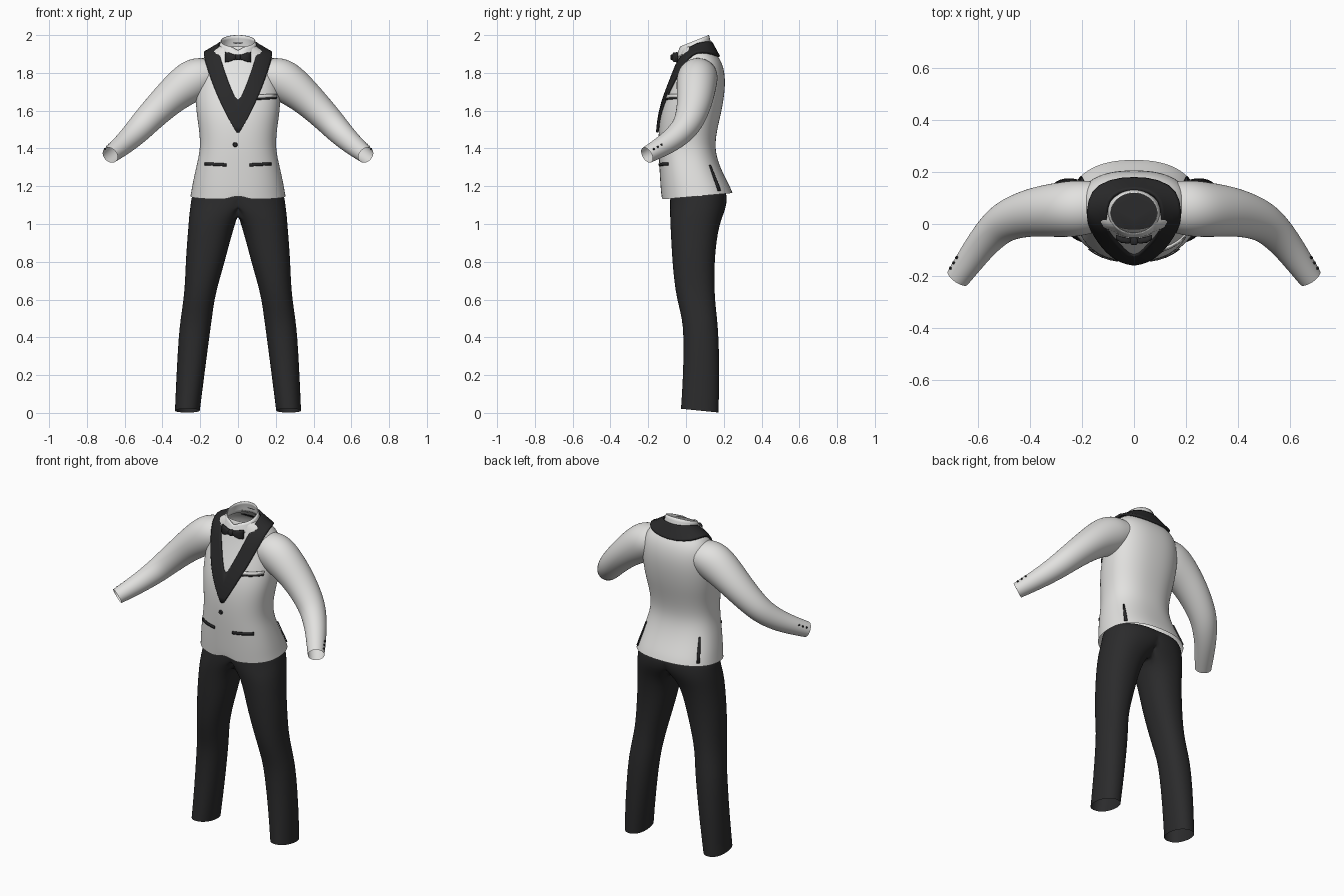
import bpy, bmesh, math
from mathutils import Vector
from mathutils.bvhtree import BVHTree

if "Cube" in bpy.data.objects:
    bpy.data.objects.remove(bpy.data.objects["Cube"])


def material(name, rgb):
    m = bpy.data.materials.new(name)
    m.diffuse_color = (*rgb, 1)
    m.use_nodes = True
    m.node_tree.nodes["Principled BSDF"].inputs["Base Color"].default_value = m.diffuse_color
    return m


IVORY = material("ivory cloth", (0.76, 0.755, 0.74))
SHIRT = material("shirt white", (0.82, 0.82, 0.81))
BLACK = material("black satin", (0.022, 0.022, 0.023))
TROUSER = material("trouser black", (0.024, 0.024, 0.025))


def finish(bm, name, mat, mirror=False, levels=0, thick=0):
    bmesh.ops.recalc_face_normals(bm, faces=bm.faces)
    for f in bm.faces:
        f.smooth = True
    me = bpy.data.meshes.new(name)
    bm.to_mesh(me)
    bm.free()
    me.materials.append(mat)
    ob = bpy.data.objects.new(name, me)
    bpy.context.collection.objects.link(ob)
    if mirror:
        ob.modifiers.new("mirror", 'MIRROR').merge_threshold = 0.0005
    if levels:
        s = ob.modifiers.new("smooth", 'SUBSURF')
        s.levels = s.render_levels = levels
    if thick:
        s = ob.modifiers.new("thickness", 'SOLIDIFY')
        s.thickness, s.offset = thick, 0
    return ob


def grid(name, rows, mat, closed=False, caps=(), drop_wall=False, **kw):
    """Skin rows of points; closed rows make a tube."""
    bm = bmesh.new()
    vs = [[bm.verts.new(p) for p in r] for r in rows]
    n = len(rows[0])
    for a, b in zip(vs, vs[1:]):
        for i in range(n if closed else n - 1):
            j = (i + 1) % n
            bm.faces.new((a[i], a[j], b[j], b[i]))
    for c in caps:
        bm.faces.new(vs[c])
    if drop_wall:
        wall = [f for f in bm.faces if all(v.co.x < 1e-5 for v in f.verts)]
        bmesh.ops.delete(bm, geom=wall, context='FACES')
    return finish(bm, name, mat, **kw)


def oval(n, e=2.0):
    """Unit superellipse, starting at the front (-y)."""
    pts = []
    for i in range(n):
        t = 2 * math.pi * i / n
        s, c = math.sin(t), -math.cos(t)
        s, c = (0 if abs(k) < 1e-9 else k for k in (s, c))
        pts.append((math.copysign(abs(s) ** (2 / e), s), math.copysign(abs(c) ** (2 / e), c)))
    return pts


def flat_ring(z, cx, rx, yf, yb, n=32, e=2.0, tilt=0):
    cy, ry = (yf + yb) / 2, (yb - yf) / 2
    return [Vector((cx + rx * a, cy + ry * b, z + tilt * ry * b)) for a, b in oval(n, e)]


# Jacket body: height, half width, front y, back y, slope
body = [(1.147, .253, -.13, .247, .09), (1.18, .247, -.133, .235, .08), (1.23, .238, -.137, .212, .05),
        (1.31, .22, -.142, .177, 0), (1.4, .199, -.146, .151, 0), (1.5, .206, -.146, .165, 0),
        (1.6, .223, -.134, .19, 0), (1.7, .226, -.1, .206, 0), (1.78, .218, -.068, .208, 0),
        (1.84, .207, -.05, .196, 0), (1.88, .185, -.04, .176, 0), (1.91, .155, -.03, .15, 0),
        (1.93, .12, -.025, .13, 0), (1.94, .1, -.02, .12, 0)]
rows = [flat_ring(z, 0, rx, yf, yb, e=2.35, tilt=t) for z, rx, yf, yb, t in body]
rows[0][0].z += 0.025  # notch where the fronts meet at the hem
jacket = grid("jacket_body", rows, IVORY, closed=True, levels=2)

# Sleeves: centre, horizontal radius, vertical radius
arm = [((.15, .068, 1.79), .098, .09), ((.2, .062, 1.78), .108, .108), ((.25, .057, 1.755), .109, .114),
       ((.325, .052, 1.70), .103, .099), ((.405, .043, 1.627), .092, .086), ((.49, .015, 1.54), .08, .076),
       ((.535, -.022, 1.49), .071, .069), ((.583, -.075, 1.443), .062, .061),
       ((.63, -.14, 1.402), .055, .053), ((.677, -.207, 1.365), .047, .045)]
rows = []
for i, (c, ru, rv) in enumerate(arm):
    d = Vector(arm[min(i + 1, len(arm) - 1)][0]) - Vector(arm[max(i - 1, 0)][0])
    u = d.cross(Vector((0, 0, 1))).normalized()
    v = u.cross(d).normalized()
    rows.append([Vector(c) + u * ru * a + v * rv * b for a, b in oval(20)])
sleeves = grid("sleeves", rows, IVORY, closed=True, mirror=True, levels=2)

# Trousers: height, inner x, outer x, front y, back y (the seat halves meet at x = 0)
leg = [(1.2, -.17, .232, -.08, .205), (1.15, -.16, .245, -.084, .218), (1.1, -.12, .252, -.085, .215),
       (1.055, -.05, .258, -.085, .2), (1.0, .015, .262, -.083, .178), (.9, .045, .27, -.078, .16),
       (.8, .07, .277, -.072, .152), (.7, .1, .28, -.063, .15), (.6, .125, .288, -.048, .153),
       (.5, .138, .304, -.02, .165), (.4, .152, .315, -.012, .173), (.2, .178, .326, -.015, .178),
       (.012, .202, .334, -.027, .172)]
rows = []
for z, xi, xo, yf, yb in leg:
    r = flat_ring(z, (xi + xo) / 2, (xo - xi) / 2, yf, yb, e=2.2, tilt=-.1 if z < .1 else 0)
    rows.append([Vector((max(p.x, 0), p.y, p.z)) for p in r])
grid("trousers", rows, TROUSER, closed=True, caps=(0,), drop_wall=True, mirror=True, levels=1)

# Helpers that lay trim on the finished cloth
bpy.context.view_layer.update()
deps = bpy.context.evaluated_depsgraph_get()
trees = [BVHTree.FromObject(o, deps) for o in (jacket, sleeves)]


def lay(p, side, off):
    """Project a point onto the cloth from the front (-1) or back (1)."""
    best = None
    for t in trees:
        hit, nor, _, _ = t.ray_cast(Vector((p[0], side, p[2])), Vector((0, -side, 0)))
        if hit and (best is None or hit.y * side > best[0].y * side):
            best = (hit, nor if nor.y * side > 0 else -nor)
    return best[0] + best[1] * off if best else Vector(p)


def trim(name, sections, mat, cols=4, off=.004, side=-1, fixed=99, **kw):
    rows = []
    for k, (a, b) in enumerate(sections):
        pts = [Vector(a).lerp(Vector(b), i / cols) for i in range(cols + 1)]
        rows.append(pts if k >= fixed else [lay(p, side, off) for p in pts])
    return grid(name, rows, mat, **kw)


# Shawl lapel: inner and outer edge, from the closing point round the back of the neck
trim("shawl_lapel", [((0, -.15, 1.485), (.008, -.15, 1.485)), ((0, -.15, 1.55), (.046, -.15, 1.55)),
                     ((0, -.13, 1.625), (.088, -.13, 1.635)), ((.035, -.1, 1.71), (.122, -.1, 1.715)),
                     ((.065, -.07, 1.79), (.15, -.06, 1.8)), ((.09, -.03, 1.87), (.17, -.01, 1.87)),
                     ((.107, .03, 1.945), (.18, .05, 1.915)), ((.1, .09, 1.96), (.166, .125, 1.908)),
                     ((.06, .125, 1.963), (.1, .167, 1.892)), ((0, .135, 1.963), (0, .178, 1.882))],
     BLACK, off=.008, fixed=6, mirror=True, levels=1, thick=.014)

# Shirt front inside the V
trim("shirt_front", [((0, 0, z), (x, 0, z)) for z, x in
                     ((1.615, .01), (1.66, .03), (1.71, .05), (1.79, .08), (1.85, .1), (1.9, .1))],
     SHIRT, off=.003, mirror=True)

# Shirt collar, higher at the back, dipping at the front
low = flat_ring(1.905, 0, .109, -.054, .135, tilt=.24)
mid = flat_ring(1.935, 0, .1, -.047, .13, tilt=.32)
top = flat_ring(1.968, 0, .09, -.036, .12, tilt=.41)
for r in (mid, top):
    r[0].z -= .02
    r[1].z -= .008
    r[-1].z -= .008
grid("shirt_collar", [low, mid, top], SHIRT, closed=True, levels=1, thick=.004)

# Bow tie
wing = [(.005, .011, .010, -.062), (.025, .016, .011, -.064), (.05, .025, .012, -.06), (.07, .027, .009, -.05)]
grid("bow_tie_wings", [[Vector((x, y + w * a, 1.883 + h * b)) for a, b in oval(16, 4)] for x, h, w, y in wing],
     BLACK, closed=True, caps=(0, -1), mirror=True)
knot = [(1.868, .011), (1.872, .015), (1.894, .015), (1.898, .011)]
grid("bow_tie_knot", [flat_ring(z, 0, r, -.066 - r, -.066 + r, 16, 3) for z, r in knot],
     BLACK, closed=True, caps=(0, -1))

# Hip pockets, breast pocket and back vents
trim("hip_pockets", [((x, 0, 1.302 + x * .05), (x, 0, 1.318 + x * .05)) for x in (.06, .09, .12, .15, .172)],
     BLACK, cols=1, mirror=True, thick=.006)
xs = (.085, .11, .14, .17, .2)
trim("breast_pocket_slit", [((x, 0, 1.65 + x * .06), (x, 0, 1.658 + x * .06)) for x in xs], BLACK, cols=1, thick=.006)
trim("breast_pocket_welt", [((x, 0, 1.658 + x * .06), (x, 0, 1.676 + x * .06)) for x in xs], IVORY, cols=1, thick=.008)
trim("back_vents", [((x - w, 0, z), (x + w, 0, z)) for x, z, w in
                    ((.205, 1.175, .006), (.198, 1.21, .006), (.19, 1.25, .005), (.179, 1.31, .003))],
     BLACK, cols=1, side=1, mirror=True, thick=.006)


def button(name, pos, nor, r, mirror=False):
    bm = bmesh.new()
    bmesh.ops.create_cone(bm, cap_ends=True, segments=16, radius1=r, radius2=r * .8, depth=.008)
    m = nor.to_track_quat('Z', 'Y').to_matrix().to_4x4()
    m.translation = pos
    bm.transform(m)
    ob = finish(bm, name, BLACK, mirror=mirror)
    for p in ob.data.polygons:
        p.use_smooth = False


# Front button and sleeve buttons
button("front_button", lay((-.015, 0, 1.42), -1, .004), Vector((0, -1, 0)), .013)
for i in range(3):
    hit, nor, _, _ = trees[1].find_nearest(Vector((.72 - .013 * i, -.165 + .02 * i, 1.405 + .011 * i)))
    out = nor if nor.x > 0 else -nor
    button(f"sleeve_button_{i + 1}", hit + out * .002, out, .006, mirror=True)
